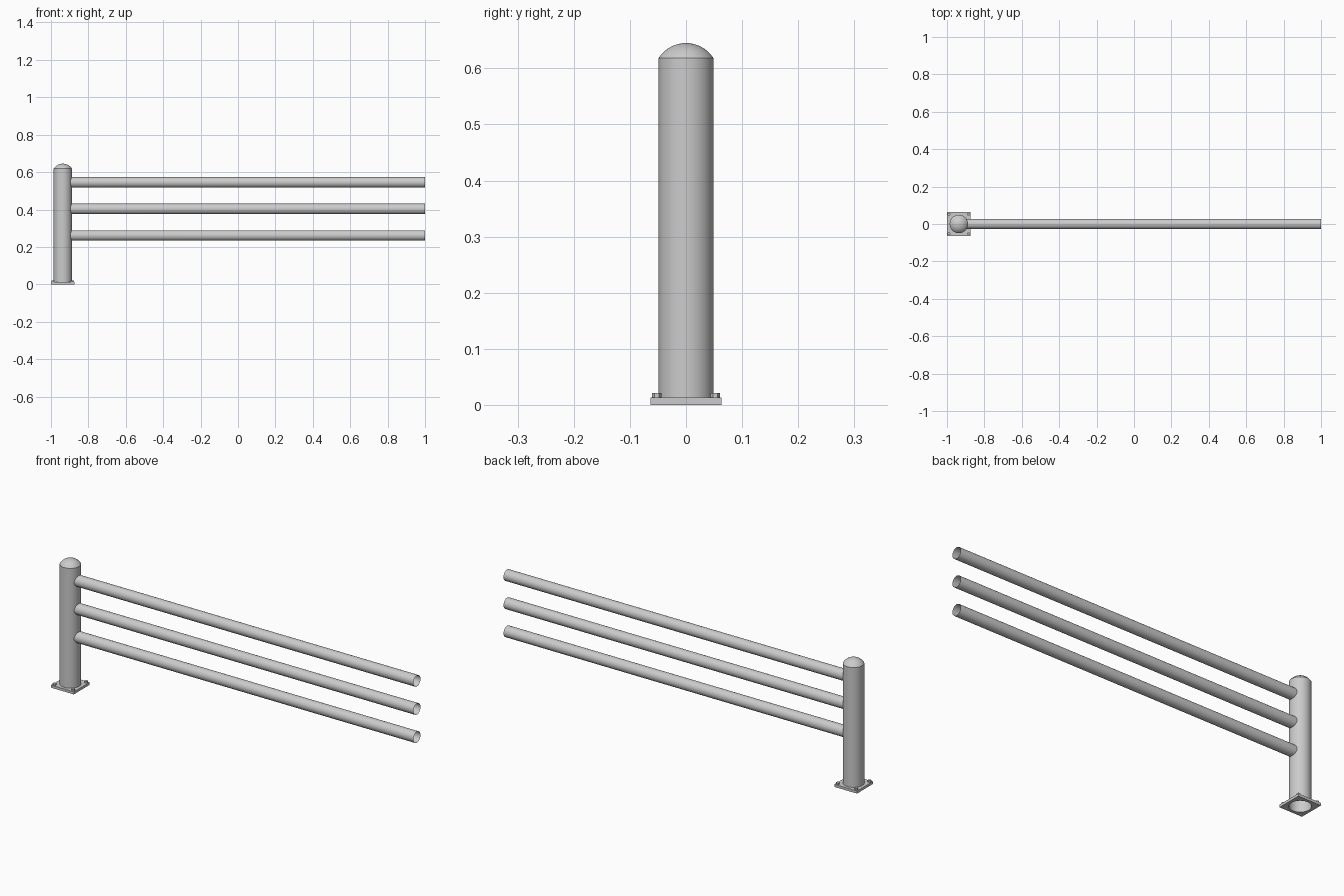
import bpy, bmesh
from math import sin, cos, pi, sqrt, asin, radians

if "Cube" in bpy.data.objects:
    bpy.data.objects.remove(bpy.data.objects["Cube"])

PX = -0.9365        # post axis
R = 0.049           # post radius
HALF = 0.0635       # half width of base plate
PLATE = 0.013       # plate thickness
N = 48


def skin(name, rings, close=False, tip=None):
    """Join rings of points into a surface, optionally looped or closed to a tip."""
    bm = bmesh.new()
    rows = [[bm.verts.new(p) for p in ring] for ring in rings]
    pairs = list(zip(rows, rows[1:]))
    if close:
        pairs.append((rows[-1], rows[0]))
    for a, b in pairs:
        n = len(a)
        for i in range(n):
            j = (i + 1) % n
            bm.faces.new((a[i], a[j], b[j], b[i]))
    if tip:
        t = bm.verts.new(tip)
        a = rows[-1]
        for i in range(len(a)):
            bm.faces.new((a[i], a[(i + 1) % len(a)], t))
    bmesh.ops.recalc_face_normals(bm, faces=bm.faces)
    me = bpy.data.meshes.new(name)
    bm.to_mesh(me)
    bm.free()
    ob = bpy.data.objects.new(name, me)
    bpy.context.collection.objects.link(ob)
    bpy.ops.object.select_all(action='DESELECT')
    ob.select_set(True)
    bpy.context.view_layer.objects.active = ob
    bpy.ops.object.shade_smooth_by_angle(angle=radians(30))
    return ob


def circle(r, z, n=N, x=PX, y=0, phase=0):
    return [(x + r * cos(phase + 2 * pi * i / n), y + r * sin(phase + 2 * pi * i / n), z)
            for i in range(n)]


def square(z):
    pts = []
    for i in range(N):
        c, s = cos(2 * pi * i / N), sin(2 * pi * i / N)
        k = HALF / max(abs(c), abs(s))
        pts.append((PX + k * c, k * s, z))
    return pts


# Post: open tube with a shallow spherical cap
shoulder, top = 0.618, 0.645
h = top - shoulder
cap_r = (R * R + h * h) / (2 * h)
a0 = asin(R / cap_r)
rings = [circle(R, PLATE), circle(R, shoulder)]
for k in range(7, 0, -1):
    a = a0 * k / 8
    rings.append(circle(cap_r * sin(a), top - cap_r + cap_r * cos(a)))
skin("post", rings, tip=(PX, 0, top))

# Square base plate with a round hole under the post
skin("base_plate", [circle(R, 0), square(0), square(PLATE), circle(R, PLATE)], close=True)

# Hexagonal bolt heads at the plate corners
for sx in (-1, 1):
    for sy in (-1, 1):
        x, y = PX + sx * 0.052, sy * 0.052
        skin("bolt", [circle(0.0085, z, 6, x, y, pi / 2) for z in (PLATE, 0.0215)],
             tip=(x, y, 0.0215))

# Rails: open tubes, saddle-cut against the post
RAIL = 0.028
for name, z in (("lower_rail", 0.261), ("middle_rail", 0.403), ("upper_rail", 0.545)):
    start, end = [], []
    for i in range(32):
        y, dz = RAIL * cos(2 * pi * i / 32), RAIL * sin(2 * pi * i / 32)
        start.append((PX + sqrt(R * R - y * y), y, z + dz))
        end.append((1.0, y, z + dz))
    skin(name, [start, end])
